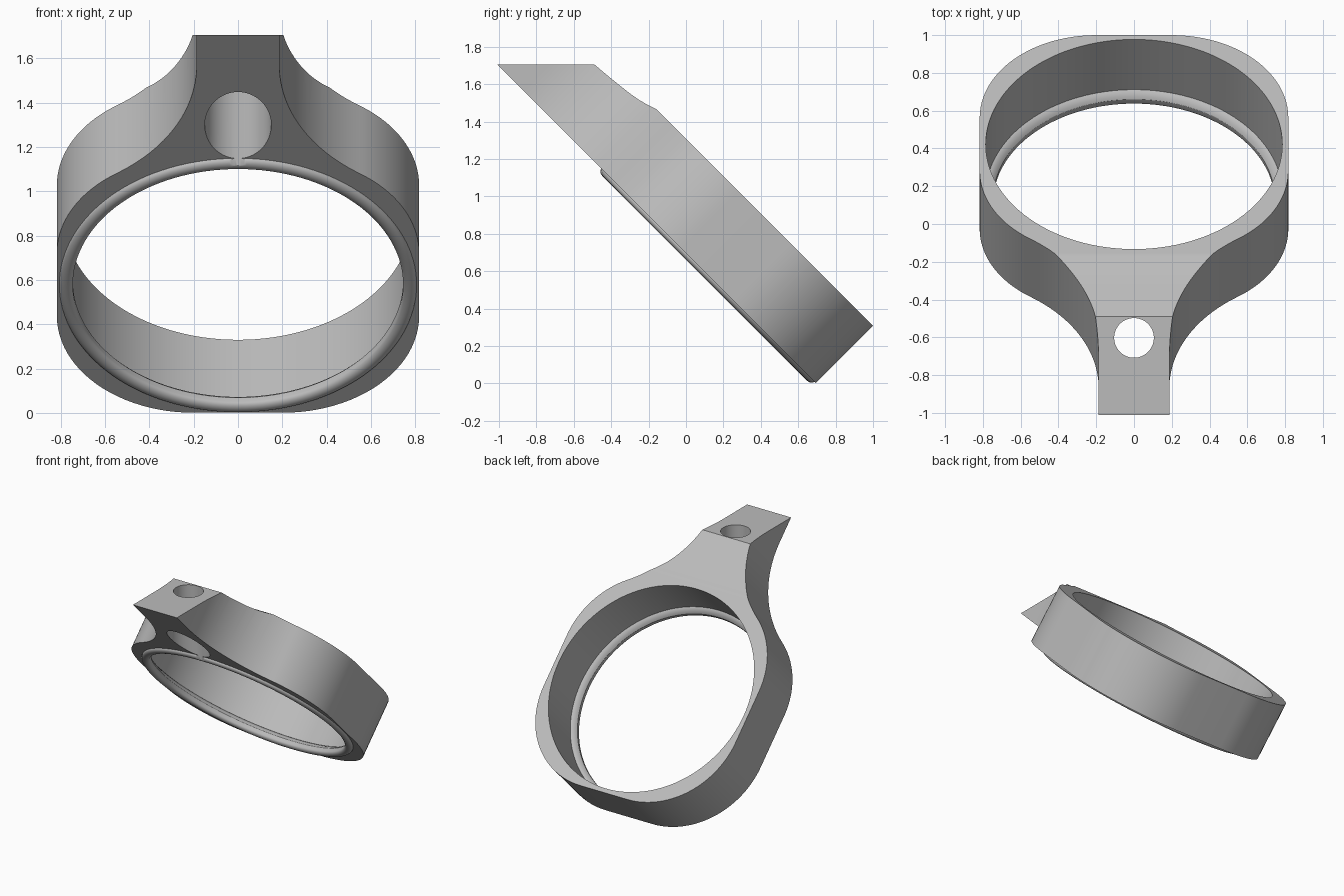
import bpy, bmesh, math
from mathutils import Matrix, Vector

if "Cube" in bpy.data.objects:
    bpy.data.objects.remove(bpy.data.objects["Cube"])

TILT = Matrix.Rotation(math.radians(-45), 4, 'X')
FRONT, BACK = 0.491, 0.924      # slab planes measured along the ring axis
CENTRE = 0.327                  # ring centre along the slope
HALF, FLAT = 0.817, 0.2         # rounded-square body
NECK = 0.187                    # half width of the mounting neck

grey = bpy.data.materials.new("grey")
grey.use_nodes = True
grey.diffuse_color = (0.5, 0.5, 0.5, 1)
grey.node_tree.nodes["Principled BSDF"].inputs["Base Color"].default_value = (0.5, 0.5, 0.5, 1)


def finish(name, bm, matrix=Matrix()):
    bmesh.ops.transform(bm, matrix=matrix, verts=bm.verts)
    bmesh.ops.recalc_face_normals(bm, faces=bm.faces)
    mesh = bpy.data.meshes.new(name)
    bm.to_mesh(mesh)
    bm.free()
    obj = bpy.data.objects.new(name, mesh)
    bpy.context.collection.objects.link(obj)
    mesh.materials.append(grey)
    return obj


def prism(name, points, offset, matrix=Matrix()):
    """Extrude a closed 3D outline by an offset vector."""
    bm = bmesh.new()
    face = bm.faces.new([bm.verts.new(p) for p in points])
    ext = bmesh.ops.extrude_face_region(bm, geom=[face])["geom"]
    bmesh.ops.translate(bm, vec=offset, verts=[g for g in ext if isinstance(g, bmesh.types.BMVert)])
    return finish(name, bm, matrix)


def lathe(name, profile, matrix, closed, steps=128):
    """Spin (radius, height) points about z; open profiles get end caps."""
    bm = bmesh.new()
    rings = [[bm.verts.new((r * math.cos(t), r * math.sin(t), h))
              for t in (2 * math.pi * i / steps for i in range(steps))] for r, h in profile]
    pairs = list(zip(rings, rings[1:]))
    if closed:
        pairs.append((rings[-1], rings[0]))
    else:
        bm.faces.new(rings[0])
        bm.faces.new(rings[-1])
    for a, b in pairs:
        for i in range(steps):
            j = (i + 1) % steps
            bm.faces.new((a[i], a[j], b[j], b[i]))
    return finish(name, bm, matrix)


def arc(cx, cy, r, start, end, n=24):
    return [(cx + r * math.cos(start + (end - start) * i / n),
             cy + r * math.sin(start + (end - start) * i / n)) for i in range(n + 1)]


def cut(obj, cutter):
    mod = obj.modifiers.new("cut", 'BOOLEAN')
    mod.operation, mod.solver, mod.object = 'DIFFERENCE', 'EXACT', cutter
    bpy.context.view_layer.objects.active = obj
    bpy.ops.object.modifier_apply(modifier=mod.name)


# Body outline: rounded bottom corner, straight side, shoulder, concave neck
rad = HALF - FLAT
neck_r, neck_v = 0.827, 1.72
shoulder = Vector((FLAT, CENTRE + FLAT))
neck_c = Vector((NECK + neck_r, neck_v))
ang = math.atan2(neck_c.y - shoulder.y, neck_c.x - shoulder.x)
half = arc(FLAT, CENTRE - FLAT, rad, -math.pi / 2, 0)
half += arc(shoulder.x, shoulder.y, rad, 0, ang)
half += arc(neck_c.x, neck_c.y, neck_r, ang - math.pi, -math.pi)[1:]
half.append((NECK, 2.3))
outline = half + [(-x, v) for x, v in reversed(half)]
body = prism("ring_body", [(x, -v, FRONT) for x, v in outline], (0, 0, BACK - FRONT), TILT)

# Front lip: inner ledge and a rounded bead
ring_axis = TILT @ Matrix.Translation((0, -CENTRE, 0))
bead = [(r, FRONT + h * 0.75) for r, h in arc(0.7755, 0, 0.0305, math.pi, 2 * math.pi, 12)]
ledge = [(0.806, 0.53), (0.795, 0.548), (0.785, 0.548), (0.77, 0.541), (0.755, 0.53), (0.745, 0.515)]
lip = lathe("front_lip", bead + ledge, ring_axis, True)

# Cutters: main bore, vertical stepped screw hole, flat top with back scoop
bore = lathe("bore_cutter", [(0.785, 0.2), (0.785, 1.2)], ring_axis, False)
screw = lathe("screw_hole_cutter", [(0.15, 0.6), (0.15, 1.5), (0.105, 1.5), (0.105, 2)],
              Matrix.Translation((0, -0.603, 0)), False, 64)
scoop = [(-0.158, 1.465), (-0.2, 1.486), (-0.25, 1.515), (-0.30, 1.55), (-0.356, 1.594),
         (-0.42, 1.646), (-0.49, 1.705), (-2, 1.705), (-2, 2.6), (0.6, 2.6)]
top = prism("top_cutter", [(-1, y, z) for y, z in scoop], (2, 0, 0))

for cutter in (bore, top, screw):
    cut(body, cutter)
cut(lip, screw)
for cutter in (bore, top, screw):
    bpy.data.objects.remove(cutter)

# Smooth curved walls, keep crisp edges
for obj in (body, lip):
    bpy.ops.object.select_all(action='DESELECT')
    obj.select_set(True)
    bpy.context.view_layer.objects.active = obj
    bpy.ops.object.shade_smooth_by_angle(angle=math.radians(30))
